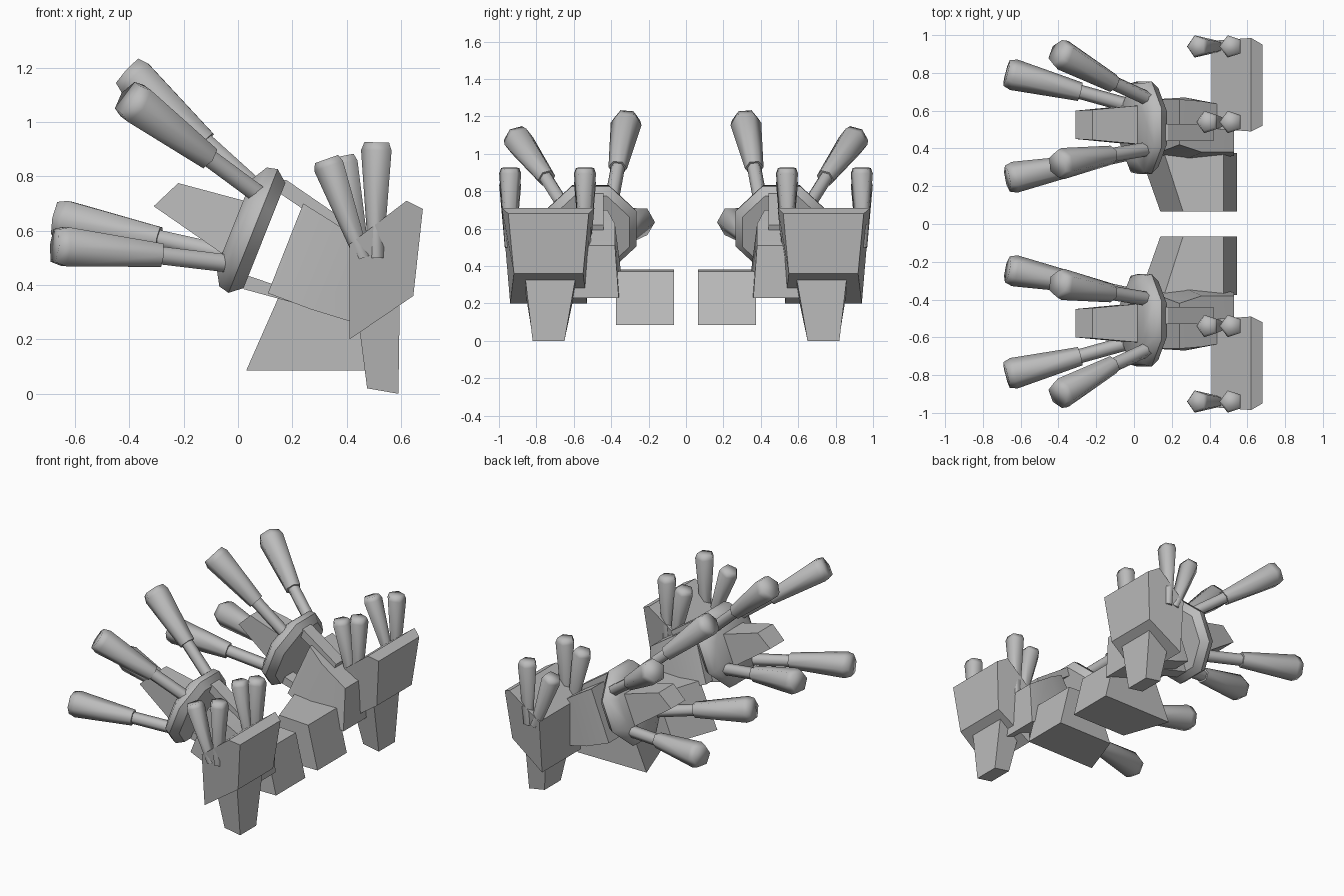
import bpy, bmesh
from math import radians, cos, sin, pi
from mathutils import Vector

cube = bpy.data.objects.get("Cube")
if cube:
    bpy.data.objects.remove(cube, do_unlink=True)

grey = bpy.data.materials.new("plain_grey")
grey.use_nodes = True
GREY = (0.5, 0.5, 0.5, 1)
grey.diffuse_color = GREY
grey.node_tree.nodes["Principled BSDF"].inputs["Base Color"].default_value = GREY


def loft(name, loops, angle=None):
    """Skin closed loops of equal length, cap the ends, mirror across y = 0."""
    bm = bmesh.new()
    rings = [[bm.verts.new(p) for p in loop] for loop in loops]
    n = len(rings[0])
    for a, b in zip(rings, rings[1:]):
        for i in range(n):
            j = (i + 1) % n
            bm.faces.new((a[i], a[j], b[j], b[i]))
    bm.faces.new(rings[0])
    bm.faces.new(rings[-1])
    bmesh.ops.recalc_face_normals(bm, faces=bm.faces)
    mesh = bpy.data.meshes.new(name)
    bm.to_mesh(mesh)
    bm.free()
    mesh.materials.append(grey)
    obj = bpy.data.objects.new(name, mesh)
    bpy.context.collection.objects.link(obj)
    mod = obj.modifiers.new("mirror", 'MIRROR')
    mod.use_axis = (False, True, False)
    mod.use_mirror_merge = False
    if angle:
        bpy.ops.object.select_all(action='DESELECT')
        obj.select_set(True)
        bpy.context.view_layer.objects.active = obj
        bpy.ops.object.shade_smooth_by_angle(angle=radians(angle))
    return obj


def slab(name, profile, near, far, angle=None):
    """Side profile in x, z with its own near and far y for each corner."""
    return loft(name, [[(x, y, z) for (x, z), y in zip(profile, ys)]
                       for ys in (near, far)], angle)


def tube(name, stations, sides, angle=75):
    """Round part through (point, radius) stations, square to its axis."""
    first, last = Vector(stations[0][0]), Vector(stations[-1][0])
    axis = (last - first).normalized()
    u = Vector((0, 1, 0)).cross(axis).normalized()
    v = axis.cross(u)
    turns = [2 * pi * (i + 0.5) / sides for i in range(sides)]
    return loft(name, [[Vector(p) + r * (cos(t) * u + sin(t) * v) for t in turns]
                       for p, r in stations], angle)


# Sloped foot block
slab("foot_block", [(0.14, 0.085), (0.545, 0.085), (0.475, 0.37), (0.26, 0.38)],
     [0.065] * 4, [0.375] * 4).data.vertices[4].co.x = 0.03
bpy.data.objects["foot_block"].data.vertices[7].co.x = 0.16

# Shoulder plate, five-sided from the side and narrower toward the outer face
slab("shoulder_plate",
     [(0.41, 0.20), (0.41, 0.55), (0.62, 0.71), (0.68, 0.68), (0.645, 0.36)],
     [0.53, 0.505, 0.49, 0.52, 0.55], [0.94, 0.97, 0.985, 0.95, 0.92], 40)

# Tapered fin hanging below the plate
loft("lower_fin", [
    [(0.435, 0.58, 0.33), (0.595, 0.59, 0.34), (0.595, 0.86, 0.34), (0.435, 0.87, 0.33)],
    [(0.475, 0.65, 0.02), (0.59, 0.65, 0), (0.59, 0.82, 0), (0.475, 0.82, 0.02)]])

# Spikes standing in the plate, two rows of two
for row, y, lean_x, lean_z in (("inner", 0.54, 0.385, 0.875), ("outer", 0.94, 0.33, 0.865)):
    for side, base_x, tip_x, tip_z in (("leaning", 0.46, lean_x, lean_z),
                                       ("upright", 0.51, 0.515, 0.925)):
        base, tip = Vector((base_x, y, 0.50)), Vector((tip_x, y, tip_z))
        tube(f"{row}_{side}_spike", [(base, 0.03), (base.lerp(tip, 0.93), 0.062),
                                     (tip, 0.05)], 5)

# Main body between the collar and the plate
loft("body", [
    [(0.11, 0.37, 0.37), (0.11, 0.66, 0.37), (0.24, 0.66, 0.70), (0.24, 0.42, 0.70)],
    [(0.27, 0.34, 0.31), (0.27, 0.67, 0.31), (0.36, 0.65, 0.625), (0.36, 0.38, 0.625)],
    [(0.53, 0.36, 0.23), (0.53, 0.62, 0.23), (0.53, 0.62, 0.51), (0.53, 0.38, 0.51)]], 50)

# Tilted collar disc with chamfered rim
centre, axis = Vector((0.065, 0.51, 0.595)), Vector((-0.93, 0, 0.37))
tube("collar", [(centre + axis * d, r) for d, r in
                ((-0.035, 0.225), (0.01, 0.265), (0.05, 0.255), (0.085, 0.19))], 8, 50)

# Struts joining the collar to the body
slab("upper_strut", [(0.10, 0.80), (0.18, 0.785), (0.42, 0.62), (0.40, 0.57), (0.12, 0.76)],
     [0.44] * 5, [0.53] * 5)
slab("lower_strut", [(0.02, 0.44), (0.24, 0.365), (0.24, 0.325), (0.02, 0.385)],
     [0.44] * 4, [0.53] * 4)

# Wedge pointing out of the collar
slab("wedge", [(-0.31, 0.69), (-0.22, 0.775), (0.06, 0.70), (0.0, 0.475)],
     [0.45, 0.445, 0.42, 0.42], [0.60, 0.605, 0.63, 0.63])

# Four rods on the collar, each with a flared nozzle: root, joint, tip
nozzles = {
    "upper_inner": ((0.09, 0.40, 0.735), (-0.12, 0.365, 0.925), (-0.405, 0.315, 1.185)),
    "upper_outer": ((0.08, 0.66, 0.73), (-0.11, 0.745, 0.87), (-0.405, 0.91, 1.09)),
    "lower_inner": ((0.0, 0.38, 0.505), (-0.29, 0.315, 0.57), (-0.67, 0.24, 0.645)),
    "lower_outer": ((0.0, 0.62, 0.475), (-0.285, 0.70, 0.51), (-0.675, 0.80, 0.545)),
}
for name, (root, joint, tip) in nozzles.items():
    root, joint, tip = Vector(root), Vector(joint), Vector(tip)
    tube(name + "_rod", [(root, 0.038), (joint.lerp(tip, 0.1), 0.038)], 6)
    tube(name + "_nozzle", [(joint, 0.05), (joint.lerp(tip, 0.9), 0.083), (tip, 0.07)], 6)
